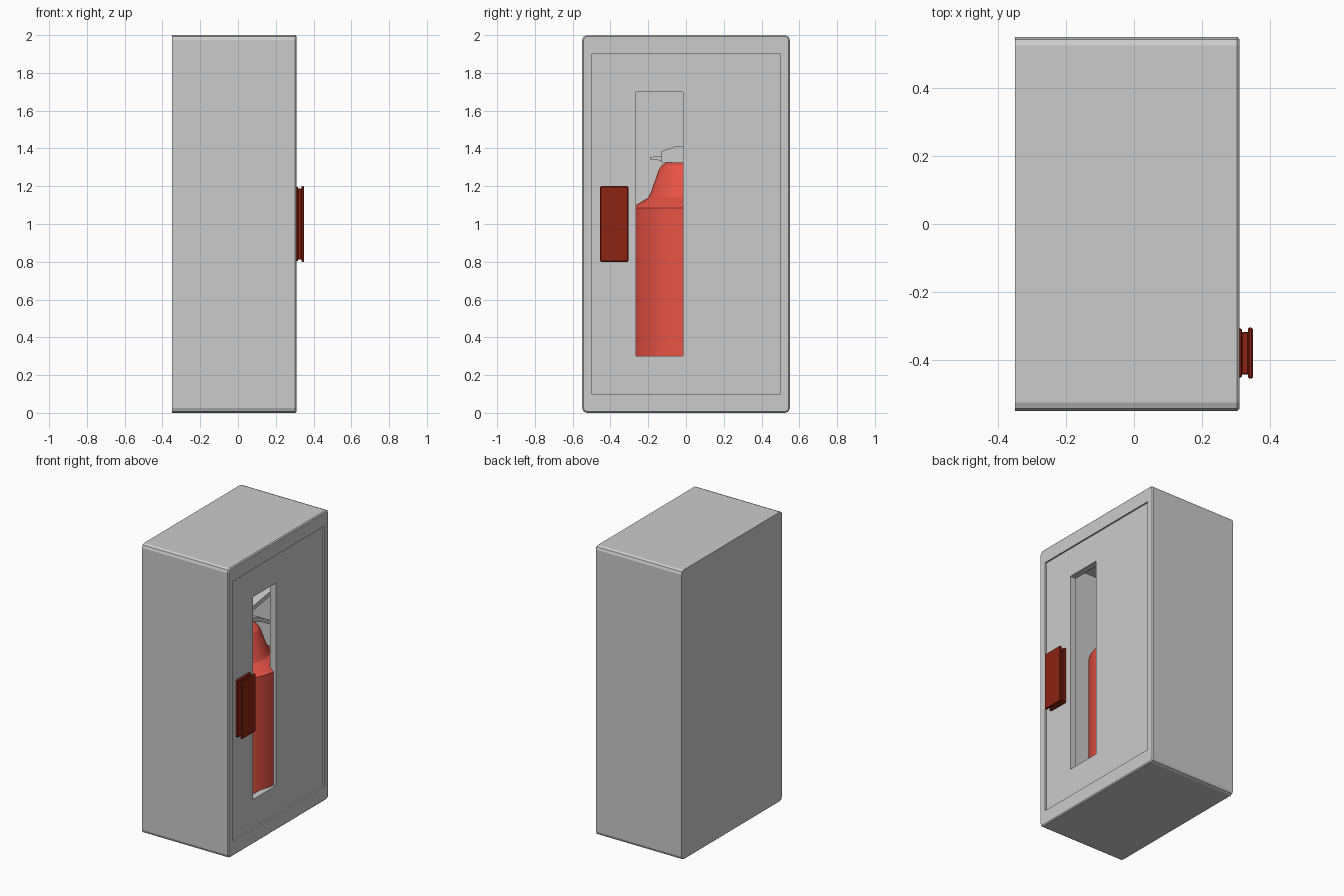
import bpy, bmesh, math
from mathutils import Vector

if "Cube" in bpy.data.objects:
    bpy.data.objects.remove(bpy.data.objects["Cube"])


def material(name, rgb):
    m = bpy.data.materials.new(name)
    m.diffuse_color = (*rgb, 1)
    m.use_nodes = True
    m.node_tree.nodes["Principled BSDF"].inputs["Base Color"].default_value = m.diffuse_color
    return m


GREY = material("light grey", (0.6, 0.6, 0.6))
RED = material("extinguisher red", (0.8, 0.085, 0.06))
RUST = material("dark rust red", (0.26, 0.017, 0.006))


def finish(name, bm, mat):
    bmesh.ops.recalc_face_normals(bm, faces=bm.faces)
    me = bpy.data.meshes.new(name)
    bm.to_mesh(me)
    bm.free()
    ob = bpy.data.objects.new(name, me)
    bpy.context.collection.objects.link(ob)
    me.materials.append(mat)
    return ob


def box_bm(lo, hi):
    lo, hi = Vector(lo), Vector(hi)
    bm = bmesh.new()
    bmesh.ops.create_cube(bm, size=1)
    for v in bm.verts:
        v.co = (lo + hi) / 2 + v.co * (hi - lo)
    return bm


def bevel(bm, edges, width, segments):
    bmesh.ops.bevel(bm, geom=edges, offset=width, segments=segments,
                    profile=0.5, affect='EDGES', clamp_overlap=True)


def box(name, lo, hi, mat, width=0):
    bm = box_bm(lo, hi)
    if width:
        bevel(bm, bm.edges[:], width, 1)
    return finish(name, bm, mat)


def cut(ob, lo, hi):
    cutter = box("cutter", lo, hi, GREY)
    cutter.hide_render = True
    mod = ob.modifiers.new("cut", 'BOOLEAN')
    mod.operation, mod.solver, mod.object = 'DIFFERENCE', 'EXACT', cutter
    bpy.context.view_layer.objects.active = ob
    bpy.ops.object.modifier_apply(modifier=mod.name)
    bpy.data.objects.remove(cutter)


def prism(name, yz, half_width, mat):
    """Side profile in y, z given a width along x."""
    bm = bmesh.new()
    face = bm.faces.new([bm.verts.new((-half_width, y, z)) for y, z in yz])
    new = bmesh.ops.extrude_face_region(bm, geom=[face])["geom"]
    bmesh.ops.translate(bm, vec=(2 * half_width, 0, 0),
                        verts=[v for v in new if isinstance(v, bmesh.types.BMVert)])
    return finish(name, bm, mat)


def lathe(name, rz, mat, sides=48):
    bm = bmesh.new()
    vs = [bm.verts.new((r, 0, z)) for r, z in rz]
    es = [bm.edges.new(p) for p in zip(vs, vs[1:])]
    bmesh.ops.spin(bm, geom=vs + es, cent=(0, 0, 0), axis=(0, 0, 1),
                   angle=math.tau, steps=sides, use_duplicate=False)
    bmesh.ops.remove_doubles(bm, verts=bm.verts, dist=1e-5)
    ob = finish(name, bm, mat)
    bpy.context.view_layer.objects.active = ob
    ob.select_set(True)
    bpy.ops.object.shade_smooth_by_angle(angle=math.radians(28))
    ob.select_set(False)
    return ob


# Cabinet shell: rounded along its depth, thin chamfer round the door side
bm = box_bm((-0.35, -0.55, 0), (0.31, 0.55, 2))
bevel(bm, [e for e in bm.edges
           if abs(e.verts[0].co.x - e.verts[1].co.x) > 0.5], 0.025, 2)
bevel(bm, [e for e in bm.edges
           if all(v.co.x > 0.309 for v in e.verts)], 0.007, 1)
cabinet = finish("cabinet_shell", bm, GREY)
cut(cabinet, (-0.30, -0.505, 0.05), (0.25, 0.505, 1.95))
cut(cabinet, (0.20, -0.50, 0.10), (0.40, 0.50, 1.90))

# Recessed door with its tall window
door = box("door", (0.255, -0.499, 0.101), (0.30, 0.499, 1.899), GREY)
cut(door, (0.1, -0.265, 0.30), (0.5, -0.015, 1.70))

# Door handle: base, narrower waist and grip plate
for part, x0, x1, inset in (("base", 0.295, 0.318, 0.003),
                            ("waist", 0.315, 0.338, 0.012),
                            ("grip", 0.335, 0.35, 0)):
    box("handle_" + part, (x0, -0.455 + inset, 0.80 + inset),
        (x1, -0.305 - inset, 1.20 - inset), RUST, 0.004)

# Extinguisher bottle
lathe("extinguisher_bottle",
      [(0, 0.05), (0.27, 0.05), (0.285, 0.07), (0.285, 1.085), (0.265, 1.10),
       (0.20, 1.14), (0.185, 1.17), (0.145, 1.285), (0.13, 1.31),
       (0.105, 1.325), (0, 1.327)], RED)

# Valve head with spout, and the two squeeze levers
prism("valve_head", [(-0.13, 1.325), (-0.13, 1.385), (-0.06, 1.41), (0.10, 1.41),
                     (0.10, 1.325)], 0.045, GREY)
prism("spout", [(-0.19, 1.342), (-0.19, 1.355), (-0.12, 1.36), (-0.12, 1.335)],
      0.02, GREY)
prism("upper_lever", [(0.05, 1.38), (0.05, 1.41), (0.36, 1.46), (0.36, 1.43)],
      0.035, GREY)
prism("lower_lever", [(0.05, 1.33), (0.05, 1.36), (0.20, 1.31), (0.36, 1.22),
                      (0.36, 1.19), (0.20, 1.28)], 0.035, GREY)
